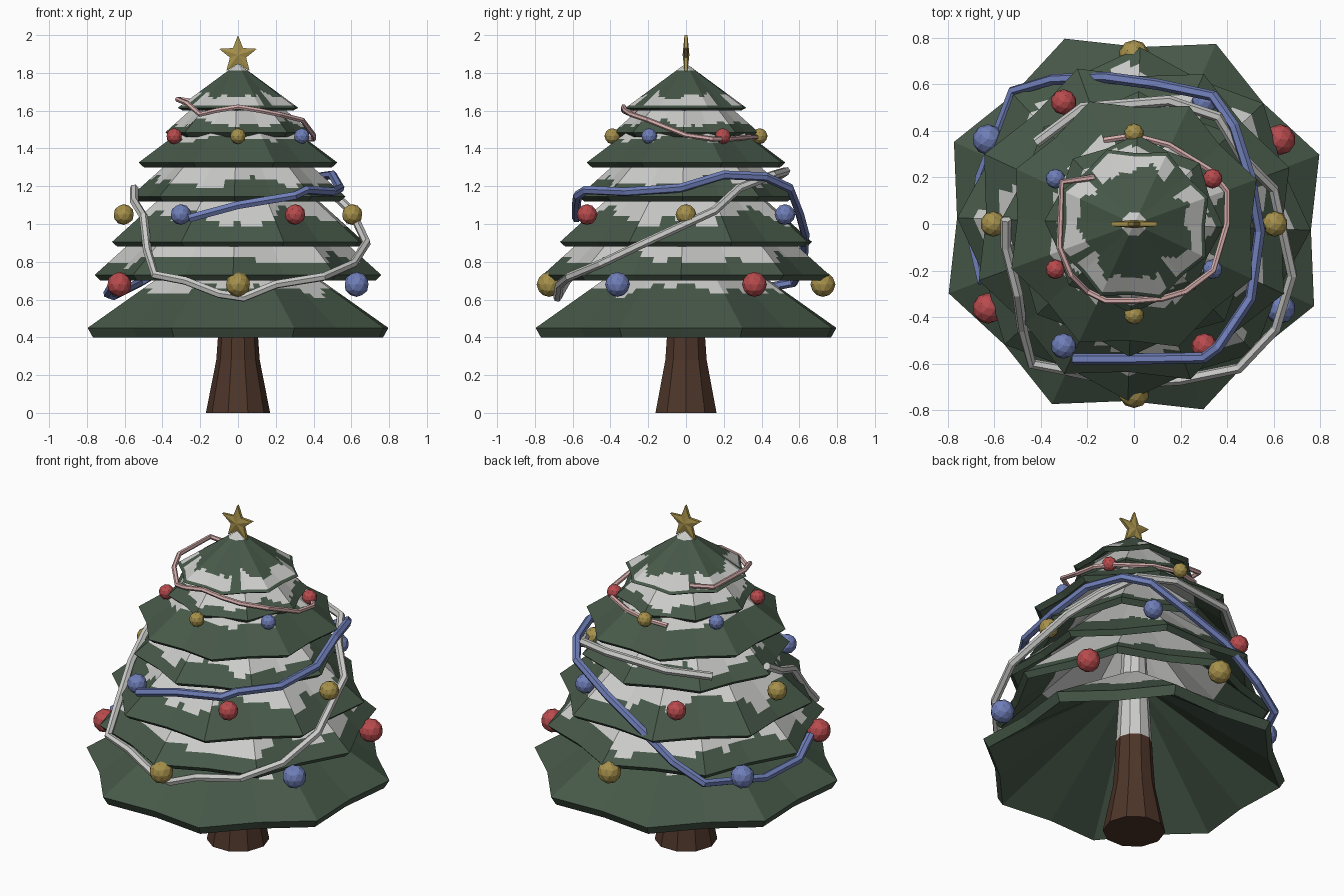
import bpy, bmesh, math
from mathutils import Vector

if "Cube" in bpy.data.objects:
    bpy.data.objects.remove(bpy.data.objects["Cube"])


def material(name, rgb):
    m = bpy.data.materials.new(name)
    m.diffuse_color = (*rgb, 1)
    m.use_nodes = True
    m.node_tree.nodes["Principled BSDF"].inputs["Base Color"].default_value = m.diffuse_color
    return m


GREEN = material("pine_green", (0.062, 0.098, 0.065))
SNOW = material("snow_white", (0.60, 0.60, 0.59))
BROWN = material("bark_brown", (0.075, 0.036, 0.022))
GOLD = material("gold", (0.38, 0.28, 0.07))
RED = material("red", (0.48, 0.07, 0.075))
BLUE = material("blue", (0.16, 0.21, 0.48))
PINK = material("pink", (0.66, 0.42, 0.41))


def finish(bm, name, *mats):
    bmesh.ops.recalc_face_normals(bm, faces=bm.faces)
    me = bpy.data.meshes.new(name)
    bm.to_mesh(me)
    bm.free()
    for m in mats:
        me.materials.append(m)
    ob = bpy.data.objects.new(name, me)
    bpy.context.collection.objects.link(ob)
    return ob


def noise(a, k):
    """Wavy border around the tree, between -1 and 1"""
    return (math.sin(4 * a + k * 1.7) + 0.7 * math.sin(7 * a + k * 2.9)
            + 0.5 * math.sin(13 * a + k) + 0.3 * math.sin(23 * a + 2 * k)) / 2.5


# Branch tiers: eight pointed corners with shallow valleys, hollow underneath
def tier(k, z0, lip, corner, slope, offset, snow_z, wave):
    sub, rings, n = 6, 20, 96
    top_r = 0.0 if k == 7 else 0.06
    nominal = corner * 0.95
    z_top = z0 + lip + (nominal - top_r) * slope

    def direction(i):
        j, t = divmod(i, sub)
        pts = []
        for q in (j, j + 1):
            a = math.radians(offset + 22.5 * q)
            s = 1 if q % 2 == 0 else 0.895
            pts.append(Vector((s * math.cos(a), s * math.sin(a), 0)))
        return pts[0].lerp(pts[1], t / sub)

    # Profile: outside down to the rim, round the lip, back up inside
    prof = []
    for r in range(rings + 1):
        t = r / rings
        prof.append((max(top_r, 0.004) * (1 - t) + corner * t, z_top * (1 - t) + (z0 + lip) * t))
    prof.append((corner - 0.03, z0))
    inner_z = z_top - 0.06
    for r in range(1, 7):
        t = r / 6
        prof.append(((corner - 0.03) * (1 - t) + 0.05 * t, z0 * (1 - t) + inner_z * t))

    bm = bmesh.new()
    loops = [[bm.verts.new(direction(i) * r + Vector((0, 0, z))) for i in range(n)] for r, z in prof]
    for p in range(len(prof) - 1):
        for i in range(n):
            f = bm.faces.new((loops[p][i], loops[p][(i + 1) % n],
                              loops[p + 1][(i + 1) % n], loops[p + 1][i]))
            c = f.calc_center_median()
            a = math.atan2(c.y, c.x)
            if p < rings:
                if k == 7:      # snow cap on the tip and a band above the rim
                    white = c.z > 1.815 or 1.625 < c.z < 1.68 + 0.03 * noise(a, k) \
                        and noise(a, 3) < 0.45
                else:
                    white = c.z > snow_z + wave * noise(a, k)
            else:
                white = k > 1 and p > rings + 2
            f.material_index = int(white)
    finish(bm, f"branch_tier_{k}", GREEN, SNOW)


#     base z, lip, corner radius, slope, rotation, snow border, waviness
tiers = [(0.40, 0.05, 0.85, 0.70, 20.5, 0.655, 0.045),
         (0.70, 0.03, 0.76, 0.95, 43.0, 0.81, 0.05),
         (0.88, 0.025, 0.71, 0.90, 20.0, 1.03, 0.08),
         (1.12, 0.025, 0.57, 0.95, 43.0, 1.22, 0.05),
         (1.30, 0.025, 0.56, 0.75, 20.0, 1.45, 0.03),
         (1.46, 0.025, 0.385, 0.95, 43.0, 1.53, 0.03),
         (1.60, 0.015, 0.34, 0.72, 20.0, 0, 0)]
for k, spec in enumerate(tiers, 1):
    tier(k, *spec)

# Trunk: flared foot, snowy above the lowest branches
bm = bmesh.new()
prev = None
for r, z in [(0.17, 0), (0.115, 0.28), (0.105, 0.42), (0.098, 0.56), (0.03, 1.75)]:
    loop = [bm.verts.new((r * math.cos(math.tau * i / 10), r * math.sin(math.tau * i / 10), z))
            for i in range(10)]
    if prev:
        for i in range(10):
            f = bm.faces.new((prev[i], prev[(i + 1) % 10], loop[(i + 1) % 10], loop[i]))
            f.material_index = int(z > 1)
    else:
        bm.faces.new(loop)
    prev = loop
bm.faces.new(prev)
finish(bm, "trunk", BROWN, SNOW)

# Star: thin five-pointed plate with raised centres
bm = bmesh.new()
sides = []
for s in (-1, 1):
    ring = []
    for i in range(10):
        a = math.pi / 2 + math.tau * i / 10
        r = 0.105 if i % 2 == 0 else 0.045
        ring.append(bm.verts.new((r * math.cos(a), s * 0.008, 1.895 + r * math.sin(a))))
    mid = bm.verts.new((0, s * 0.018, 1.895))
    for i in range(10):
        bm.faces.new((ring[i], ring[(i + 1) % 10], mid))
    sides.append(ring)
for i in range(10):
    j = (i + 1) % 10
    bm.faces.new((sides[0][i], sides[0][j], sides[1][j], sides[1][i]))
finish(bm, "top_star", GOLD)

# Baubles: three rings of six
for row, (z, ring_r, size, start, cols) in enumerate([
        (0.68, 0.725, 0.066, 30, (RED, GOLD, BLUE)),
        (1.05, 0.605, 0.055, 0, (GOLD, BLUE, RED)),
        (1.465, 0.39, 0.042, 30, (RED, GOLD, BLUE))]):
    for i in range(6):
        a = math.radians(start + 60 * i)
        bm = bmesh.new()
        bmesh.ops.create_icosphere(bm, subdivisions=2, radius=size)
        bmesh.ops.translate(bm, verts=bm.verts,
                            vec=(ring_r * math.cos(a), ring_r * math.sin(a), z))
        finish(bm, f"bauble_{row + 1}_{i + 1}", cols[i % 3])


# Garlands: faceted tubes wound around the tree
def garland(name, mat, radius, pts):
    cu = bpy.data.curves.new(name, 'CURVE')
    cu.dimensions = '3D'
    cu.bevel_depth = radius
    cu.bevel_resolution = 1
    cu.use_fill_caps = True
    sp = cu.splines.new('POLY')
    sp.points.add(len(pts) - 1)
    for p, co in zip(sp.points, pts):
        p.co = (*co, 1)
    sp.use_smooth = False
    cu.materials.append(mat)
    bpy.context.collection.objects.link(bpy.data.objects.new(name, cu))


garland("blue_garland", BLUE, 0.024, [
    (-0.26, -0.58, 1.03), (0, -0.58, 1.10), (0.3, -0.575, 1.15), (0.36, -0.53, 1.18),
    (0.5, -0.32, 1.17), (0.54, -0.03, 1.19), (0.5, 0.2, 1.26), (0.43, 0.42, 1.25),
    (0.34, 0.55, 1.19), (0.1, 0.6, 1.06), (-0.12, 0.63, 0.95), (-0.35, 0.62, 0.79),
    (-0.52, 0.57, 0.69), (-0.66, 0.2, 0.62), (-0.69, -0.08, 0.63), (-0.65, -0.25, 0.70)])
garland("white_garland", SNOW, 0.023, [
    (-0.42, 0.35, 1.22), (-0.22, 0.5, 1.26), (0.15, 0.53, 1.28), (0.36, 0.46, 1.26),
    (0.47, 0.28, 1.19), (0.6, 0.15, 1.07), (0.68, -0.22, 0.90), (0.61, -0.45, 0.79),
    (0.45, -0.62, 0.72), (0.2, -0.67, 0.68), (0.03, -0.68, 0.61), (-0.1, -0.67, 0.63),
    (-0.28, -0.63, 0.70), (-0.44, -0.6, 0.73), (-0.48, -0.45, 0.86), (-0.5, -0.3, 1.04),
    (-0.55, -0.1, 1.12), (-0.55, 0.02, 1.19)])
garland("pink_garland", PINK, 0.014, [
    (-0.17, 0.2, 1.64), (-0.31, 0.18, 1.66), (-0.32, -0.1, 1.66), (-0.27, -0.22, 1.64),
    (-0.2, -0.29, 1.58), (-0.12, -0.33, 1.60), (0, -0.33, 1.62), (0.12, -0.32, 1.60),
    (0.22, -0.29, 1.58), (0.34, -0.2, 1.55), (0.4, 0, 1.47), (0.4, 0.14, 1.45),
    (0.33, 0.23, 1.45), (0.15, 0.34, 1.46), (0, 0.38, 1.46), (-0.13, 0.36, 1.45)])
